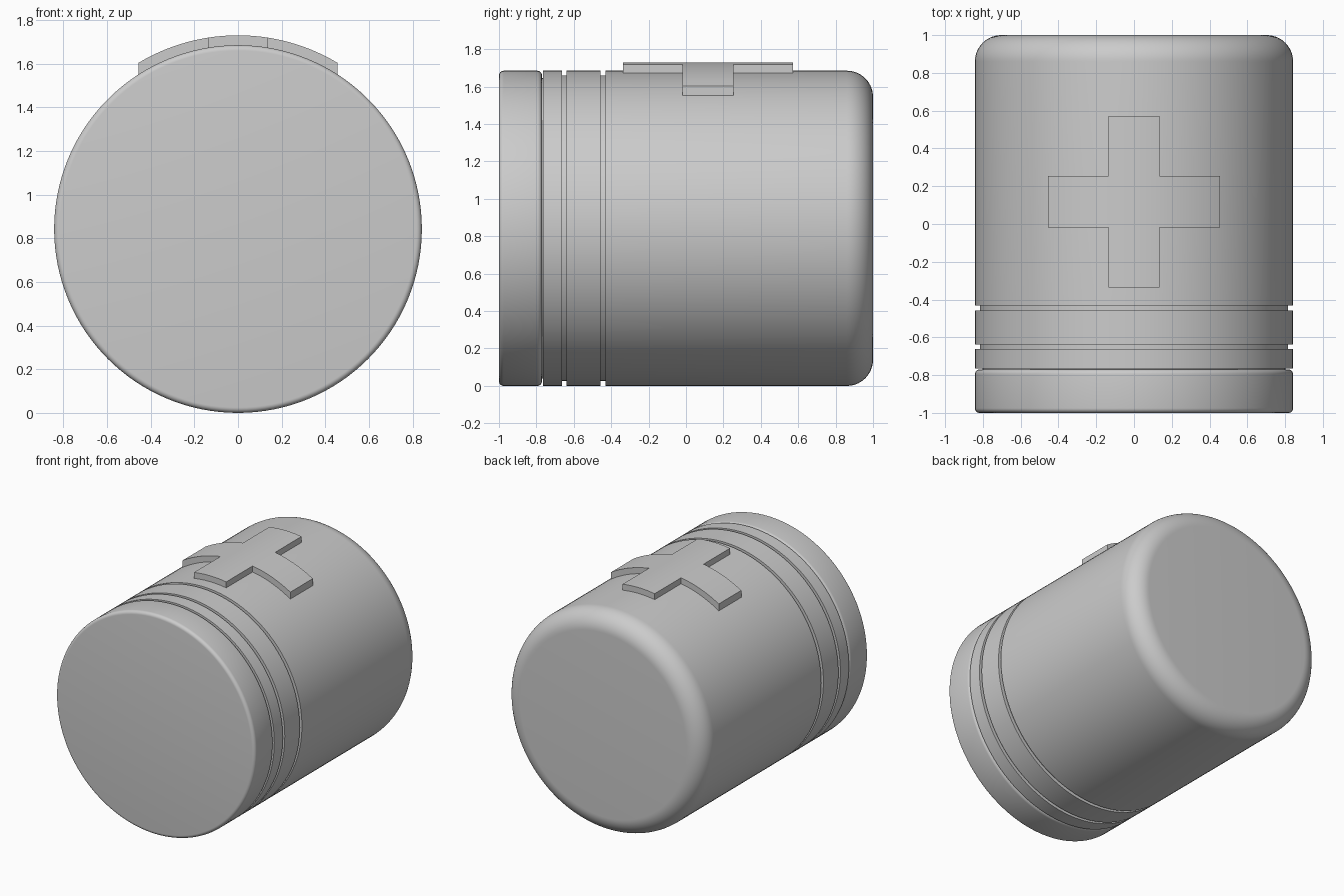
import bpy, bmesh, math

if "Cube" in bpy.data.objects:
    bpy.data.objects.remove(bpy.data.objects["Cube"])

R = 0.8425          # outer radius
CZ = R              # axis height
SEG = 128


def finish(name, bm):
    bmesh.ops.recalc_face_normals(bm, faces=bm.faces)
    me = bpy.data.meshes.new(name)
    bm.to_mesh(me)
    bm.free()
    ob = bpy.data.objects.new(name, me)
    bpy.context.collection.objects.link(ob)
    bpy.ops.object.select_all(action='DESELECT')
    ob.select_set(True)
    bpy.context.view_layer.objects.active = ob
    bpy.ops.object.shade_smooth_by_angle(angle=math.radians(35))
    return ob


def fillet(y, r, rad, a0, a1, n):
    """Arc of profile points (y, r) around a centre."""
    return [(y + rad * math.cos(a), r + rad * math.sin(a))
            for a in (math.radians(a0 + (a1 - a0) * i / n) for i in range(n + 1))]


def lathe(name, profile):
    """Revolve (y, r) points about the horizontal y axis, ends capped."""
    bm = bmesh.new()
    rings = []
    for y, r in profile:
        rings.append([bm.verts.new((r * math.sin(2 * math.pi * i / SEG), y,
                                    CZ + r * math.cos(2 * math.pi * i / SEG)))
                      for i in range(SEG)])
    for a, b in zip(rings, rings[1:]):
        for i in range(SEG):
            j = (i + 1) % SEG
            bm.faces.new((a[i], a[j], b[j], b[i]))
    bm.faces.new(rings[0])
    bm.faces.new(rings[-1])
    return finish(name, bm)


# Lid with rounded rims
e = 0.025
lathe("lid", fillet(-1 + e, R - e, e, 180, 90, 6) + fillet(-0.77 - e, R - e, e, 90, 0, 6))

# Body: neck under the lid, two grooves, large rounded base
D, F = R - 0.026, 0.14
body = [(-0.77, R - 0.04), (-0.765, R - 0.04), (-0.765, R)]
for y0, y1 in ((-0.662, -0.638), (-0.457, -0.431)):
    body += [(y0, R), (y0, D), (y1, D), (y1, R)]
body += fillet(1 - F, R - F, F, 90, 0, 14)
lathe("body", body)

# Raised cross wrapped over the top of the body
W, L, YC = 0.136, 0.455, 0.118
N = 10
xs = [-L + (L - W) * i / N for i in range(N)] + [-W + 2 * W * i / N for i in range(N)] \
    + [W + (L - W) * i / N for i in range(N + 1)]
ys = [YC - L, YC - W, YC + W, YC + L]


def on_arc(x, radius):
    return CZ + math.sqrt(radius ** 2 - x ** 2)


bm = bmesh.new()
grid = [[bm.verts.new((x, y, on_arc(x, R - 0.001))) for y in ys] for x in xs]
for i in range(len(xs) - 1):
    for j in range(3):
        if j == 1 or N <= i < 2 * N:
            bm.faces.new((grid[i][j], grid[i + 1][j], grid[i + 1][j + 1], grid[i][j + 1]))
bmesh.ops.delete(bm, geom=[v for v in bm.verts if not v.link_faces], context='VERTS')
ext = bmesh.ops.extrude_face_region(bm, geom=bm.faces[:], use_keep_orig=True)
for v in ext["geom"]:
    if isinstance(v, bmesh.types.BMVert):
        v.co.z = on_arc(v.co.x, 0.8875)
finish("raised_cross", bm)
